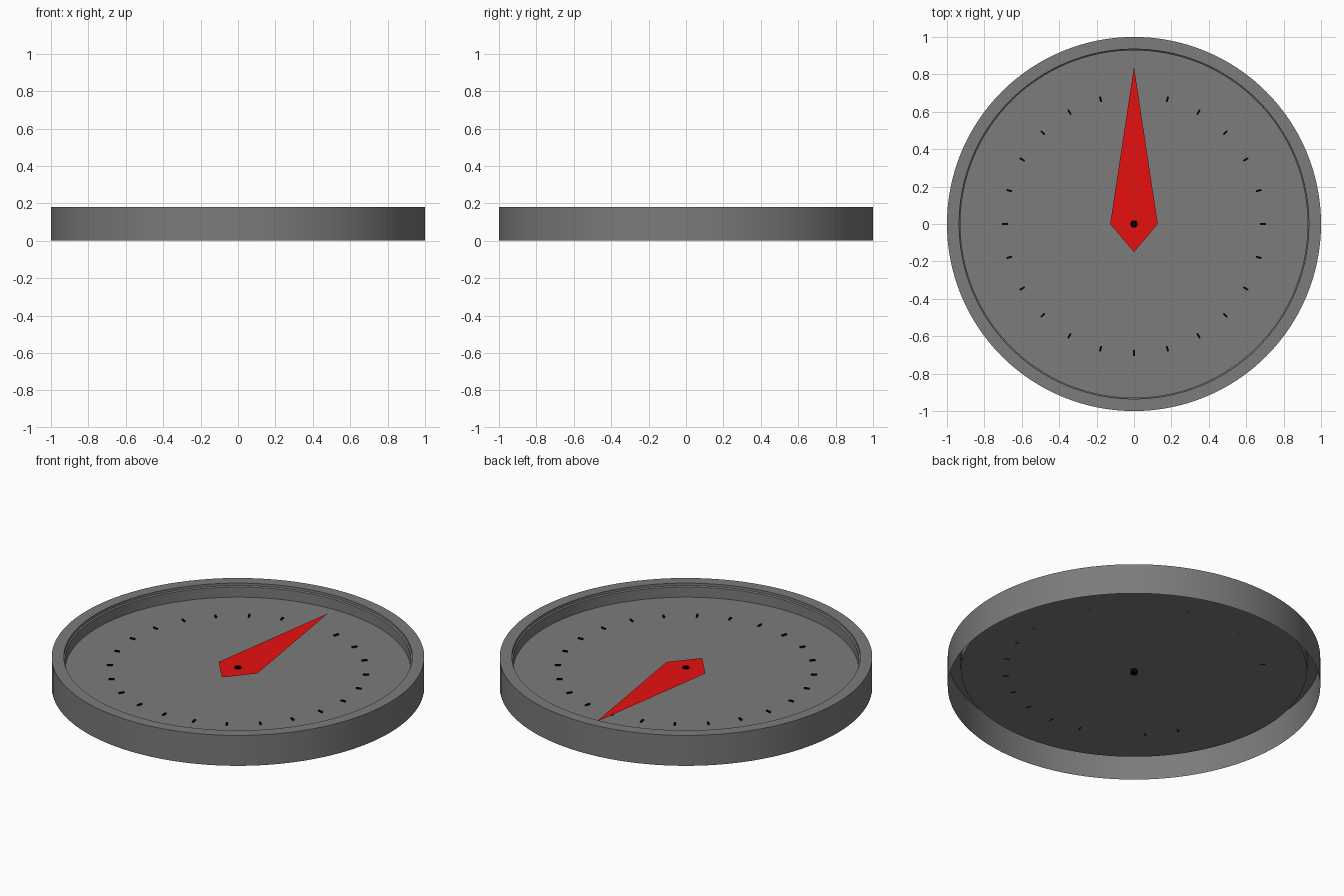
import bpy, bmesh, math
from mathutils import Matrix

if "Cube" in bpy.data.objects:
    bpy.data.objects.remove(bpy.data.objects["Cube"])


def material(name, rgb):
    m = bpy.data.materials.new(name)
    m.diffuse_color = (*rgb, 1)
    m.use_nodes = True
    m.node_tree.nodes["Principled BSDF"].inputs["Base Color"].default_value = m.diffuse_color
    return m


GREY = material("case grey", (0.2, 0.2, 0.2))
RED = material("needle red", (0.8, 0.005, 0.005))
BLACK = material("marking black", (0.0, 0.0, 0.0))


def add_object(name, bm, mat, smooth=False):
    mesh = bpy.data.meshes.new(name)
    bm.to_mesh(mesh)
    bm.free()
    ob = bpy.data.objects.new(name, mesh)
    bpy.context.collection.objects.link(ob)
    mesh.materials.append(mat)
    if smooth:
        bpy.ops.object.select_all(action='DESELECT')
        bpy.context.view_layer.objects.active = ob
        ob.select_set(True)
        bpy.ops.object.shade_smooth_by_angle(angle=math.radians(30))
    return ob


# Case: outer wall, flat rim, stepped inner wall and dial floor, open underneath
profile = [(1.0, 0.0), (1.0, 0.18), (0.935, 0.18), (0.935, 0.165),
           (0.928, 0.16), (0.928, 0.10)]
SIDES = 128
bm = bmesh.new()
rings = []
for r, z in profile:
    rings.append([bm.verts.new((r * math.cos(math.tau * i / SIDES),
                                r * math.sin(math.tau * i / SIDES), z))
                  for i in range(SIDES)])
for a, b in zip(rings, rings[1:]):
    for i in range(SIDES):
        j = (i + 1) % SIDES
        bm.faces.new((a[i], a[j], b[j], b[i]))
bm.faces.new(rings[-1])
add_object("case_and_dial", bm, GREY, smooth=True)

# Tick marks every 15 degrees
bm = bmesh.new()
for k in range(24):
    bmesh.ops.create_cube(bm, size=1, matrix=(
        Matrix.Rotation(math.radians(15 * k), 4, 'Z')
        @ Matrix.Translation((0.69, 0, 0.1035))
        @ Matrix.Diagonal((0.03, 0.01, 0.007, 1))))
add_object("tick_marks", bm, BLACK)

# Needle: flat kite pointing to +y
bm = bmesh.new()
bm.faces.new([bm.verts.new((x, y, 0.115)) for x, y in
              ((0, -0.15), (0.127, 0), (0, 0.84), (-0.127, 0))])
add_object("needle", bm, RED)

# Pivot pin through needle and dial
bm = bmesh.new()
bmesh.ops.create_cone(bm, cap_ends=True, segments=24, radius1=0.02, radius2=0.02,
                      depth=0.04, matrix=Matrix.Translation((0, 0, 0.10)))
add_object("pivot_pin", bm, BLACK, smooth=True)
